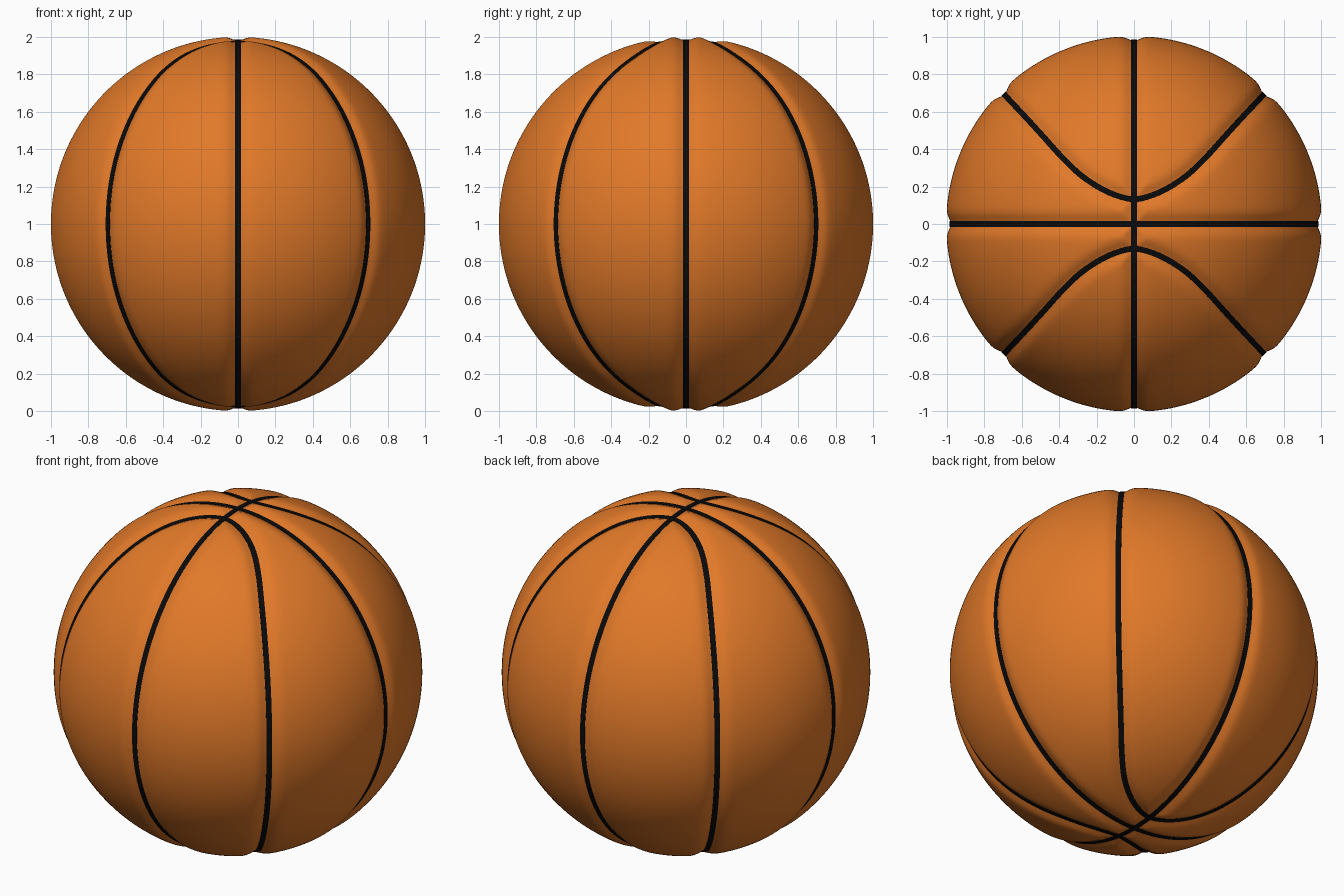
import bpy, bmesh, math
from mathutils import Vector, kdtree

cube = bpy.data.objects.get("Cube")
if cube:
    bpy.data.objects.remove(cube, do_unlink=True)

RADIUS = 1.003       # panel radius before the seams are pressed in
DEPTH = 0.024        # depth of the seam dents
SPREAD = 0.045       # softness of the dents
SEGMENTS = 128       # ball grid resolution
CENTRE = Vector((0, 0, 1))


def material(name, colour, roughness):
    mat = bpy.data.materials.new(name)
    mat.use_nodes = True
    mat.diffuse_color = (*colour, 1)
    bsdf = mat.node_tree.nodes["Principled BSDF"]
    bsdf.inputs["Base Color"].default_value = (*colour, 1)
    bsdf.inputs["Roughness"].default_value = roughness
    return mat


def finish(name, bm, mat, angle):
    mesh = bpy.data.meshes.new(name)
    bm.to_mesh(mesh)
    bm.free()
    mesh.materials.append(mat)
    obj = bpy.data.objects.new(name, mesh)
    obj.location = CENTRE
    bpy.context.collection.objects.link(obj)
    bpy.ops.object.select_all(action='DESELECT')
    obj.select_set(True)
    bpy.context.view_layer.objects.active = obj
    bpy.ops.object.shade_smooth_by_angle(angle=math.radians(angle))
    return obj


def great_circle(side, steps=720):
    """Upright ring through both poles and the given horizontal direction."""
    up = Vector((0, 0, 1))
    turns = [math.tau * i / steps for i in range(steps)]
    return [side * math.cos(a) + up * math.sin(a) for a in turns]


def curved_loop(facing, steps=24):
    """Closed seam bowing away from the poles, mirrored from one quarter."""
    plan = [(0, .135), (.1, .157), (.2, .205), (.3, .275), (.4, .372),
            (.5, .483), (.6, .592), (.68, .677)]
    quarter = [Vector((x, y * facing, math.sqrt(1 - x * x - y * y))) for x, y in plan]
    waist = Vector((1, facing, 0)).normalized()
    half = quarter + [waist] + [Vector((p.x, p.y, -p.z)) for p in reversed(quarter)]
    knots = half + [Vector((-p.x, p.y, p.z)) for p in reversed(half[1:-1])]
    path, n = [], len(knots)
    for i in range(n):
        a, b, c, d = (knots[(i + k) % n] for k in (-1, 0, 1, 2))
        for j in range(steps):
            t = j / steps
            p = (2 * b + (c - a) * t + (2 * a - 5 * b + 4 * c - d) * t ** 2
                 + (3 * b - a - 3 * c + d) * t ** 3)
            path.append(p.normalized())
    return path


def seam_strip(name, path, mat):
    """Thin closed band swept along a path on the ball."""
    section = [(-.0165, .968), (-.0155, .984), (.0155, .984), (.0165, .968)]
    bm = bmesh.new()
    rings, n = [], len(path)
    for i, p in enumerate(path):
        across = p.cross(path[(i + 1) % n] - path[i - 1]).normalized()
        rings.append([bm.verts.new((p + across * o).normalized() * r) for o, r in section])
    for i in range(n):
        a, b = rings[i - 1], rings[i]
        for k in range(4):
            m = (k + 1) % 4
            bm.faces.new((a[k], a[m], b[m], b[k]))
    bmesh.ops.recalc_face_normals(bm, faces=bm.faces)
    return finish(name, bm, mat, 30)


orange = material("orange rubber", (.75, .19, .022), .6)
black = material("black seam", (.003, .003, .003), .6)

seams = {
    "side_to_side_seam": great_circle(Vector((1, 0, 0))),
    "front_to_back_seam": great_circle(Vector((0, 1, 0))),
    "front_curved_seam": curved_loop(-1),
    "back_curved_seam": curved_loop(1),
}

# Lookup of all seam points, used to press the dents into the ball
points = [p for path in seams.values() for p in path]
tree = kdtree.KDTree(len(points))
for i, p in enumerate(points):
    tree.insert(p, i)
tree.balance()

# Ball: gridded cube blown up to a sphere, dented along the seams
bm = bmesh.new()
bmesh.ops.create_cube(bm, size=2)
bmesh.ops.subdivide_edges(bm, edges=bm.edges[:], cuts=SEGMENTS - 1, use_grid_fill=True)
for v in bm.verts:
    direction = Vector([math.tan(c * math.pi / 4) for c in v.co]).normalized()
    distance = tree.find(direction)[2]
    v.co = direction * (RADIUS - DEPTH * math.exp(-(distance / SPREAD) ** 2))
finish("ball", bm, orange, 60)

# Seams
for name, path in seams.items():
    seam_strip(name, path, black)
